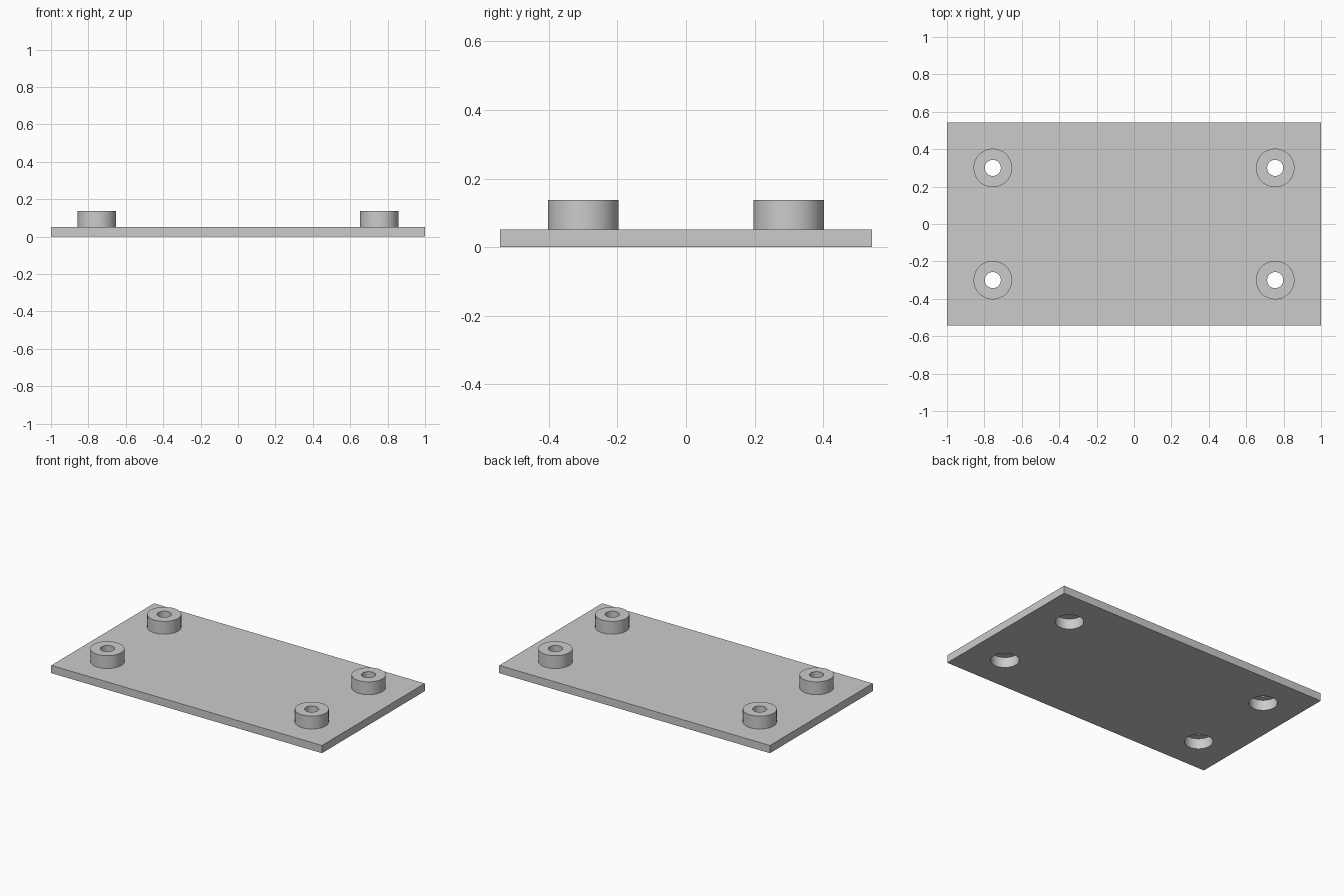
import bpy
import bmesh
import math

if "Cube" in bpy.data.objects:
    bpy.data.objects.remove(bpy.data.objects["Cube"], do_unlink=True)

LENGTH, DEPTH, THICK = 2.0, 1.085, 0.0515
BOSS_X, BOSS_Y = 0.755, 0.30
BOSS_R, BOSS_TOP = 0.103, 0.137
HOLE_R = 0.043
BORE_R, BORE_TOP = 0.085, 0.069
SEGMENTS = 64

grey = bpy.data.materials.new("plain grey")
grey.use_nodes = True
colour = (0.6, 0.6, 0.6, 1.0)
grey.diffuse_color = colour
grey.node_tree.nodes["Principled BSDF"].inputs["Base Color"].default_value = colour


def finish(name, bm, location=(0, 0, 0)):
    """Turn a bmesh into a named grey object."""
    bmesh.ops.recalc_face_normals(bm, faces=bm.faces)
    mesh = bpy.data.meshes.new(name)
    bm.to_mesh(mesh)
    bm.free()
    mesh.materials.append(grey)
    obj = bpy.data.objects.new(name, mesh)
    obj.location = location
    bpy.context.collection.objects.link(obj)
    return obj


def lathe(profile):
    """Revolve a closed (radius, height) profile around z."""
    bm = bmesh.new()
    rings = []
    for i in range(SEGMENTS):
        a = 2 * math.pi * i / SEGMENTS
        rings.append([bm.verts.new((r * math.cos(a), r * math.sin(a), z)) for r, z in profile])
    n = len(profile)
    for i, ring in enumerate(rings):
        after = rings[(i + 1) % SEGMENTS]
        for j in range(n):
            k = (j + 1) % n
            bm.faces.new((ring[j], after[j], after[k], ring[k]))
    return bm


def smooth(obj):
    bpy.ops.object.select_all(action='DESELECT')
    obj.select_set(True)
    bpy.context.view_layer.objects.active = obj
    bpy.ops.object.shade_smooth_by_angle(angle=math.radians(30))


# Flat base plate
bm = bmesh.new()
bmesh.ops.create_cube(bm, size=1)
bmesh.ops.scale(bm, vec=(LENGTH, DEPTH, THICK), verts=bm.verts)
bmesh.ops.translate(bm, vec=(0, 0, THICK / 2), verts=bm.verts)
plate = finish("base_plate", bm)

# Cutter for the wide bores that open on the underside
corners = {
    "front_left": (BOSS_X, -BOSS_Y),
    "front_right": (-BOSS_X, -BOSS_Y),
    "back_left": (BOSS_X, BOSS_Y),
    "back_right": (-BOSS_X, BOSS_Y),
}
bm = bmesh.new()
for x, y in corners.values():
    made = bmesh.ops.create_cone(bm, cap_ends=True, segments=SEGMENTS,
                                 radius1=BORE_R, radius2=BORE_R, depth=0.3)
    bmesh.ops.translate(bm, vec=(x, y, 0), verts=made["verts"])
cutter = finish("bore_cutter", bm)
cutter.hide_render = True

cut = plate.modifiers.new("bores", 'BOOLEAN')
cut.operation = 'DIFFERENCE'
cut.solver = 'EXACT'
cut.object = cutter
bpy.ops.object.select_all(action='DESELECT')
plate.select_set(True)
bpy.context.view_layer.objects.active = plate
bpy.ops.object.modifier_apply(modifier=cut.name)
bpy.data.objects.remove(cutter, do_unlink=True)
smooth(plate)

# Round bosses: narrow hole through the top, wide bore below
profile = [(BOSS_R, THICK), (BOSS_R, BOSS_TOP), (HOLE_R, BOSS_TOP),
           (HOLE_R, BORE_TOP), (BORE_R, BORE_TOP), (BORE_R, THICK)]
for corner, (x, y) in corners.items():
    smooth(finish(corner + "_boss", lathe(profile), (x, y, 0)))
